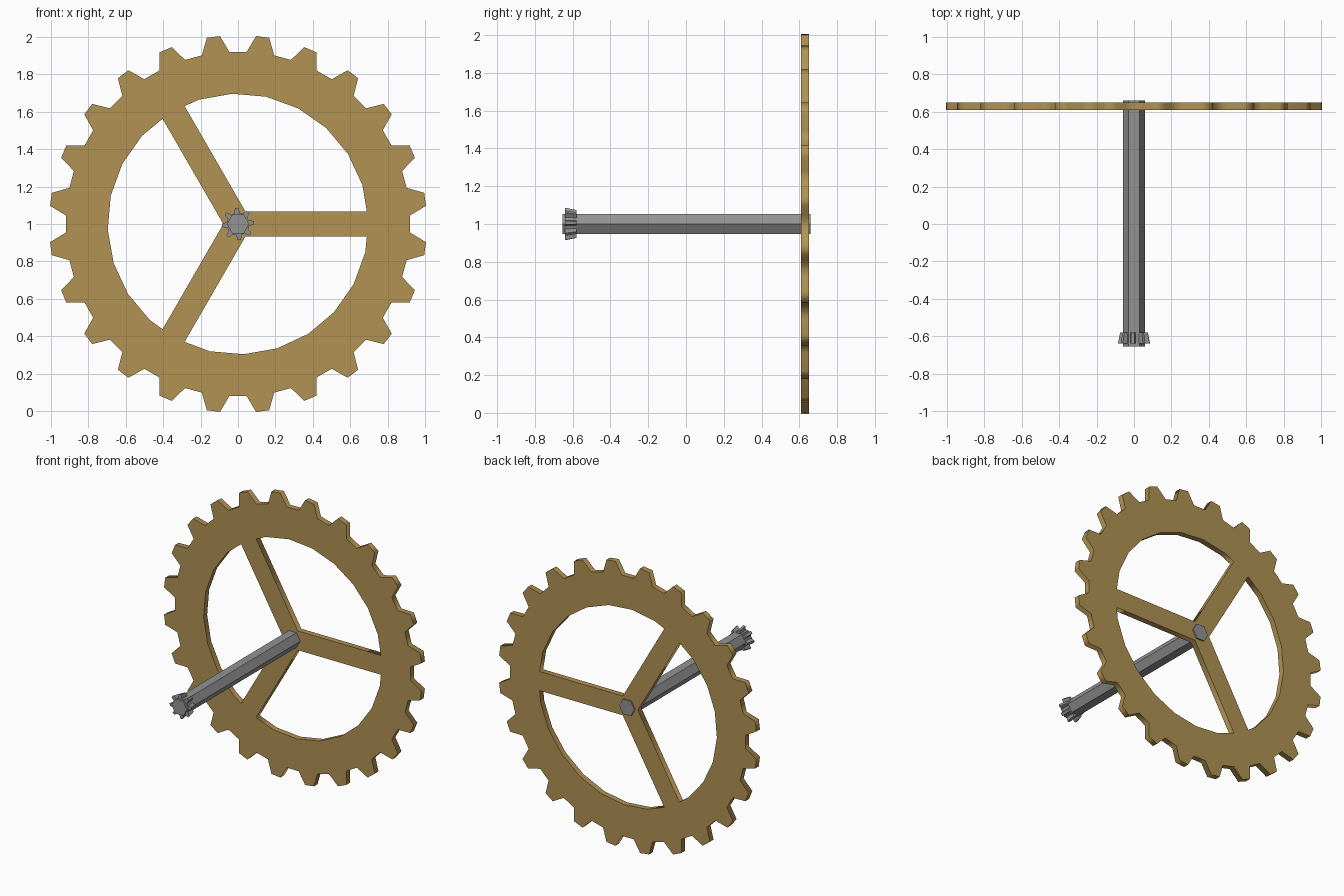
import bpy, bmesh
from math import cos, sin, radians, pi, sqrt

cube = bpy.data.objects.get("Cube")
if cube:
    bpy.data.objects.remove(cube, do_unlink=True)


def material(name, color):
    m = bpy.data.materials.new(name)
    m.use_nodes = True
    m.diffuse_color = color
    m.node_tree.nodes["Principled BSDF"].inputs["Base Color"].default_value = color
    return m


brass = material("brass", (0.44, 0.29, 0.087, 1))
steel = material("steel", (0.29, 0.29, 0.29, 1))
AXLE_Z = 1.0


def polar(r, degrees):
    return r * cos(radians(degrees)), r * sin(radians(degrees))


def gear_outline(teeth, tip, root, tip_half, root_half, offset):
    """Outline of trapezoid teeth: root, tip, tip, root for each tooth."""
    points = []
    for i in range(teeth):
        a = offset + i * 360 / teeth
        points += [polar(root, a - root_half), polar(tip, a - tip_half),
                   polar(tip, a + tip_half), polar(root, a + root_half)]
    return points


def prism(name, front, back, y_front, y_back, mat):
    """Solid between two matching outlines lying across the y axis."""
    bm = bmesh.new()
    f = [bm.verts.new((x, y_front, z + AXLE_Z)) for x, z in front]
    b = [bm.verts.new((x, y_back, z + AXLE_Z)) for x, z in back]
    bm.faces.new(f)
    bm.faces.new(b[::-1])
    for i in range(len(f)):
        j = (i + 1) % len(f)
        bm.faces.new((f[i], b[i], b[j], f[j]))
    bmesh.ops.recalc_face_normals(bm, faces=bm.faces)
    mesh = bpy.data.meshes.new(name)
    bm.to_mesh(mesh)
    bm.free()
    mesh.materials.append(mat)
    obj = bpy.data.objects.new(name, mesh)
    bpy.context.collection.objects.link(obj)
    return obj


# Toothed wheel: outer outline with three openings that leave the spokes
HALF_SPOKE, RIM = 0.068, 0.697
outlines = [gear_outline(24, 1.0095, 0.922, 2.0, 4.6, 7.5)]
reach = sqrt(0.692 ** 2 - HALF_SPOKE ** 2)
for k in range(3):
    turn = 120 * k
    c, s = cos(radians(turn)), sin(radians(turn))
    c2, s2 = cos(radians(turn + 120)), sin(radians(turn + 120))
    hole = [polar(HALF_SPOKE / sin(pi / 3), turn + 60),
            (reach * c - HALF_SPOKE * s, reach * s + HALF_SPOKE * c)]
    hole += [polar(RIM, turn + 2.5 + 15 * i) for i in range(1, 8)]
    hole.append((reach * c2 + HALF_SPOKE * s2, reach * s2 - HALF_SPOKE * c2))
    outlines.append(hole)

curve = bpy.data.curves.new("toothed_wheel", "CURVE")
curve.dimensions = "2D"
curve.fill_mode = "BOTH"
curve.extrude = 0.02
for outline in outlines:
    spline = curve.splines.new("POLY")
    spline.points.add(len(outline) - 1)
    for p, (x, y) in zip(spline.points, outline):
        p.co = (x, y, 0, 1)
    spline.use_cyclic_u = True
curve.materials.append(brass)
wheel = bpy.data.objects.new("toothed_wheel", curve)
wheel.location = (0, 0.63, AXLE_Z)
wheel.rotation_euler = (pi / 2, 0, 0)
bpy.context.collection.objects.link(wheel)
bpy.ops.object.select_all(action="DESELECT")
wheel.select_set(True)
bpy.context.view_layer.objects.active = wheel
bpy.ops.object.convert(target="MESH")

# Hexagonal axle
hexagon = [polar(0.06, 60 * i) for i in range(6)]
prism("axle", hexagon, hexagon, -0.655, 0.66, steel)

# Tapered pinion near the front end of the axle
prism("pinion", gear_outline(8, 0.086, 0.06, 6, 14, 5),
      gear_outline(8, 0.074, 0.055, 6, 14, 5), -0.64, -0.58, steel)
